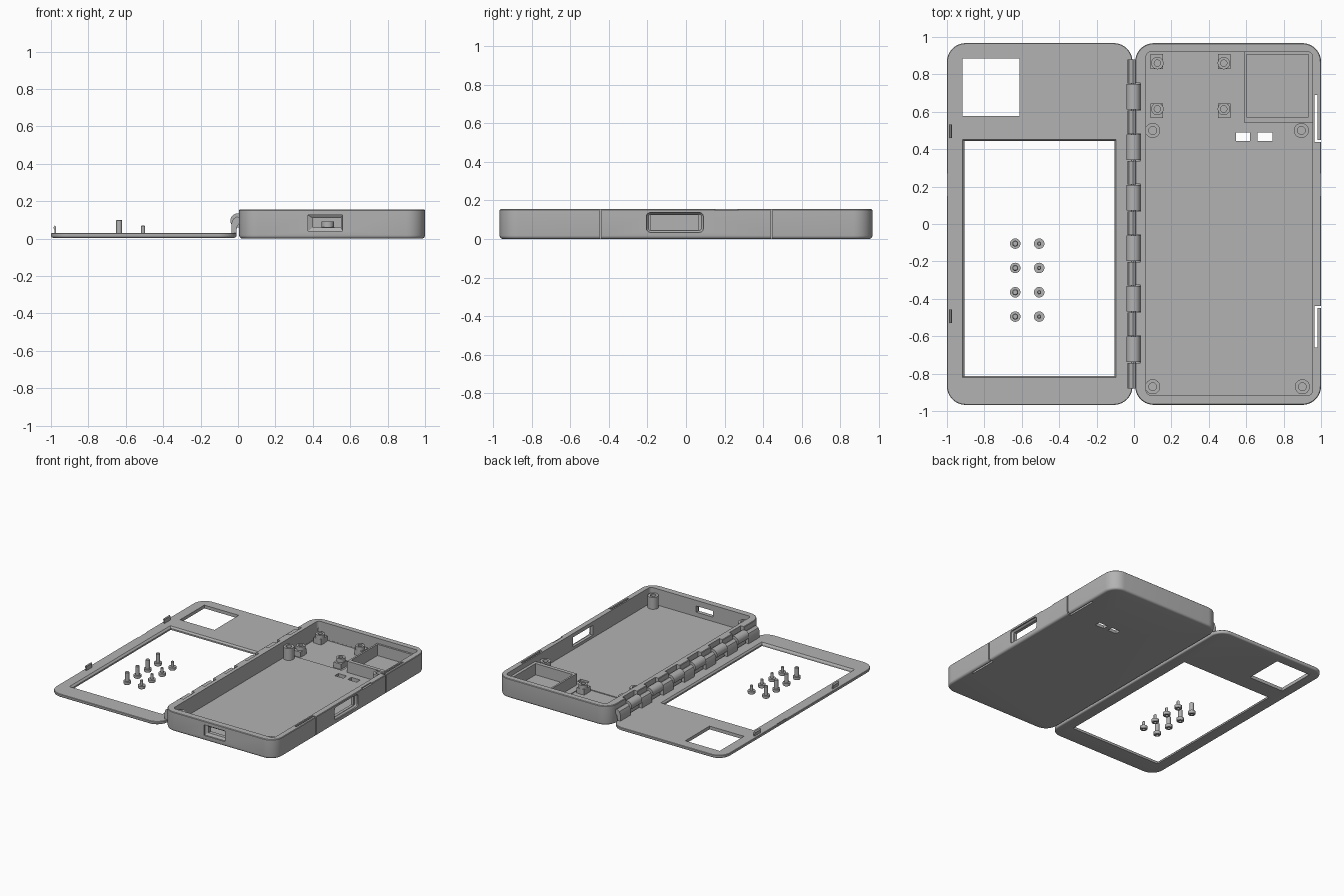
import bpy, bmesh, math
from mathutils import Matrix

if "Cube" in bpy.data.objects:
    bpy.data.objects.remove(bpy.data.objects["Cube"])

grey = bpy.data.materials.new("plain grey")
grey.diffuse_color = (0.45, 0.45, 0.45, 1)
grey.use_nodes = True
grey.node_tree.nodes["Principled BSDF"].inputs["Base Color"].default_value = grey.diffuse_color


def make(name, bm):
    bmesh.ops.recalc_face_normals(bm, faces=bm.faces)
    me = bpy.data.meshes.new(name)
    bm.to_mesh(me)
    bm.free()
    ob = bpy.data.objects.new(name, me)
    me.materials.append(grey)
    bpy.context.collection.objects.link(ob)
    return ob


def ring(x0, x1, y0, y1, r, n=10):
    """Outline of a rounded rectangle."""
    pts = []
    for cx, cy, a in ((x1 - r, y1 - r, 0), (x0 + r, y1 - r, 90),
                      (x0 + r, y0 + r, 180), (x1 - r, y0 + r, 270)):
        for i in range(n + 1):
            t = math.radians(a + 90 * i / n)
            pts.append((cx + r * math.cos(t), cy + r * math.sin(t)))
    return pts


def loft(name, loops):
    """Closed solid through matching 3D loops."""
    bm = bmesh.new()
    rows = [[bm.verts.new(p) for p in lp] for lp in loops]
    n = len(rows[0])
    for a, b in zip(rows, rows[1:]):
        for i in range(n):
            j = (i + 1) % n
            bm.faces.new((a[i], a[j], b[j], b[i]))
    bm.faces.new(rows[0][::-1])
    bm.faces.new(rows[-1])
    return make(name, bm)


def slab(name, x0, x1, y0, y1, z0, z1, r, low=0.0, high=0.0):
    """Rounded rectangle slab with filleted lower and upper edges."""
    steps = []
    for i in range(5 if low else 1):
        t = math.radians(22.5 * i)
        steps.append((low * (1 - math.sin(t)), z0 + low * (1 - math.cos(t))))
    if high:
        steps += [(0, z1 - high), (high, z1)]
    else:
        steps.append((0, z1))
    return loft(name, [[(x, y, z) for x, y in ring(x0 + d, x1 - d, y0 + d, y1 - d, r - d)]
                       for d, z in steps])


def box(name, x0, x1, y0, y1, z0, z1):
    return loft(name, [[(x0, y0, z), (x1, y0, z), (x1, y1, z), (x0, y1, z)] for z in (z0, z1)])


def turned(name, x, y, profile, n=24):
    """Stack of circles given as (radius, height)."""
    return loft(name, [[(x + r * math.cos(2 * math.pi * i / n), y + r * math.sin(2 * math.pi * i / n), z)
                        for i in range(n)] for r, z in profile])


def along_y(name, profile, y0, y1):
    return loft(name, [[(x, y, z) for x, z in profile] for y in (y0, y1)])


def cut(ob, cutters):
    for c in cutters:
        m = ob.modifiers.new("cut", 'BOOLEAN')
        m.operation, m.solver, m.object = 'DIFFERENCE', 'EXACT', c
        bpy.context.view_layer.objects.active = ob
        bpy.ops.object.modifier_apply(modifier=m.name)
        bpy.data.objects.remove(c)


Y = 0.967
FLOOR = 0.025
KNUCKLES = [0.68 - 0.27 * i for i in range(6)]

# case base: hollow tray with ports, slots and floor openings
base = slab("case_base", 0.006, 1.0, -Y, Y, 0, 0.155, 0.1, low=0.018, high=0.004)
cutters = [
    slab("cavity", 0.065, 0.955, -0.915, 0.92, FLOOR, 0.3, 0.025),
    box("board_recess", 0.066, 0.535, 0.55, 0.919, FLOOR - 0.006, 0.1),
    box("floor_hole", 0.545, 0.62, 0.445, 0.49, -0.1, 0.1),
    box("floor_hole", 0.66, 0.74, 0.445, 0.49, -0.1, 0.1),
    box("thumb_notch", 0.985, 1.1, 0.15, 0.27, 0.147, 0.3),
    box("side_port", 0.9, 1.1, -0.185, 0.065, 0.048, 0.125),
]
# front port with sloped surround
cutters.append(loft("front_port", [
    [(a, y, c), (b, y, c), (b, y, d), (a, y, d)] for y, a, b, c, d in
    ((-0.99, 0.375, 0.56, 0.04, 0.125), (-0.955, 0.375, 0.56, 0.04, 0.125),
     (-0.945, 0.4, 0.55, 0.06, 0.11), (-0.9, 0.4, 0.55, 0.06, 0.11))]))
# rounded recess around the side port
cutters.append(loft("side_recess", [
    [(x, y, z) for y, z in ring(-0.205 + d, 0.09 - d, 0.035 + d, 0.137 - d, 0.02 - d, 5)]
    for x, d in ((1.02, 0), (0.99, 0), (0.978, 0.01))]))
# flexible latch slots, each with a slit through the wall
for s, tip in ((1, 0.69), (-1, 0.66)):
    a, b = sorted((s * 0.44, s * tip))
    cutters.append(box("latch_slot", 0.966, 0.981, a, b, -0.1, 0.3))
    a, b = sorted((s * 0.438, s * 0.449))
    cutters.append(box("latch_slit", 0.966, 1.1, a, b, -0.1, 0.3))
for y in KNUCKLES:
    cutters.append(box("knuckle_notch", -0.1, 0.036, y - 0.073, y + 0.073, 0.09, 0.3))
cut(base, cutters)

# tall screw posts
for x, y in ((0.1, 0.5), (0.895, 0.5), (0.1, -0.87), (0.9, -0.87)):
    turned("screw_post", x, y, [(0.04, 0.02), (0.04, 0.12), (0.021, 0.12), (0.021, 0.04)])

# short board posts with corner brackets
for x in (0.125, 0.48):
    for y in (0.615, 0.86):
        turned("board_post", x, y, [(0.033, 0.015), (0.033, 0.092), (0.017, 0.092), (0.017, 0.03)])
        sx = -1 if x < 0.3 else 1
        sy = -1 if y < 0.7 else 1
        xs = sorted((x + sx * 0.036, x - sx * 0.03))
        ys = sorted((y + sy * 0.048, y - sy * 0.03))
        box("board_bracket", xs[0], xs[1], ys[0], ys[1], 0.015, 0.062)

# battery compartment
bay = box("battery_bay", 0.588, 0.956, 0.542, 0.921, 0.02, 0.115)
cut(bay, [box("bay_hollow", 0.602, 0.932, 0.572, 0.905, FLOOR, 0.3)])

# lid: frame with two windows
lid = slab("lid", -1.0, -0.008, -Y, Y, 0.004, 0.03, 0.1, low=0.012, high=0.003)
window = loft("screen_window", [
    [(a, c, z), (b, c, z), (b, d, z), (a, d, z)] for z, a, b, c, d in
    ((-0.1, -0.905, -0.105, -0.813, 0.443), (0.016, -0.905, -0.105, -0.813, 0.443),
     (0.03, -0.918, -0.095, -0.822, 0.453), (0.1, -0.918, -0.095, -0.822, 0.453))])
cut(lid, [window, box("small_window", -0.918, -0.613, 0.578, 0.885, -0.1, 0.1),
          box("finger_notch", -1.1, -0.992, 0.15, 0.27, 0.022, 0.1)])

# hooked clips on the lid edge
clip = [(-0.973, 0.02), (-0.973, 0.062), (-0.979, 0.07), (-0.987, 0.058), (-0.981, 0.046), (-0.981, 0.02)]
for y in (0.497, -0.493):
    along_y("lid_clip", clip, y - 0.036, y + 0.036)

# hinge: knuckles alternating with lid arms around a pin
barrel = [(-0.003 + 0.038 * math.cos(math.pi * i / 12), 0.096 + 0.038 * math.sin(math.pi * i / 12))
          for i in range(24)]
arm = [(-0.036, 0.015), (-0.036, 0.078), (-0.026, 0.104), (-0.005, 0.118), (0.007, 0.112),
       (0.009, 0.085), (-0.006, 0.06), (-0.01, 0.015)]
for y in KNUCKLES:
    along_y("hinge_knuckle", barrel, y - 0.068, y + 0.068)
ends = [0.88] + [v for y in KNUCKLES for v in (y + 0.072, y - 0.072)] + [-0.88]
for hi, lo in zip(ends[::2], ends[1::2]):
    along_y("hinge_arm", arm, lo, hi)
pin = [(-0.003 + 0.012 * math.cos(math.pi * i / 6), 0.096 + 0.012 * math.sin(math.pi * i / 6))
       for i in range(12)]
along_y("hinge_pin", pin, -0.87, 0.87)

# loose screws standing on their heads, with hollow drive sockets
for x, r, top in ((-0.635, 0.016, 0.1), (-0.507, 0.011, 0.07)):
    for i in range(4):
        turned("screw", x, -0.105 - 0.13 * i, [
            (0.011, 0.018), (0.011, 0.004), (0.024, 0.004), (0.028, 0.01), (0.028, 0.028),
            (r, 0.028), (r, top - 0.004), (r - 0.004, top)])

# keep flat faces crisp and curved faces smooth
bpy.ops.object.select_all(action='SELECT')
bpy.context.view_layer.objects.active = base
bpy.ops.object.shade_smooth_by_angle(angle=math.radians(30))
